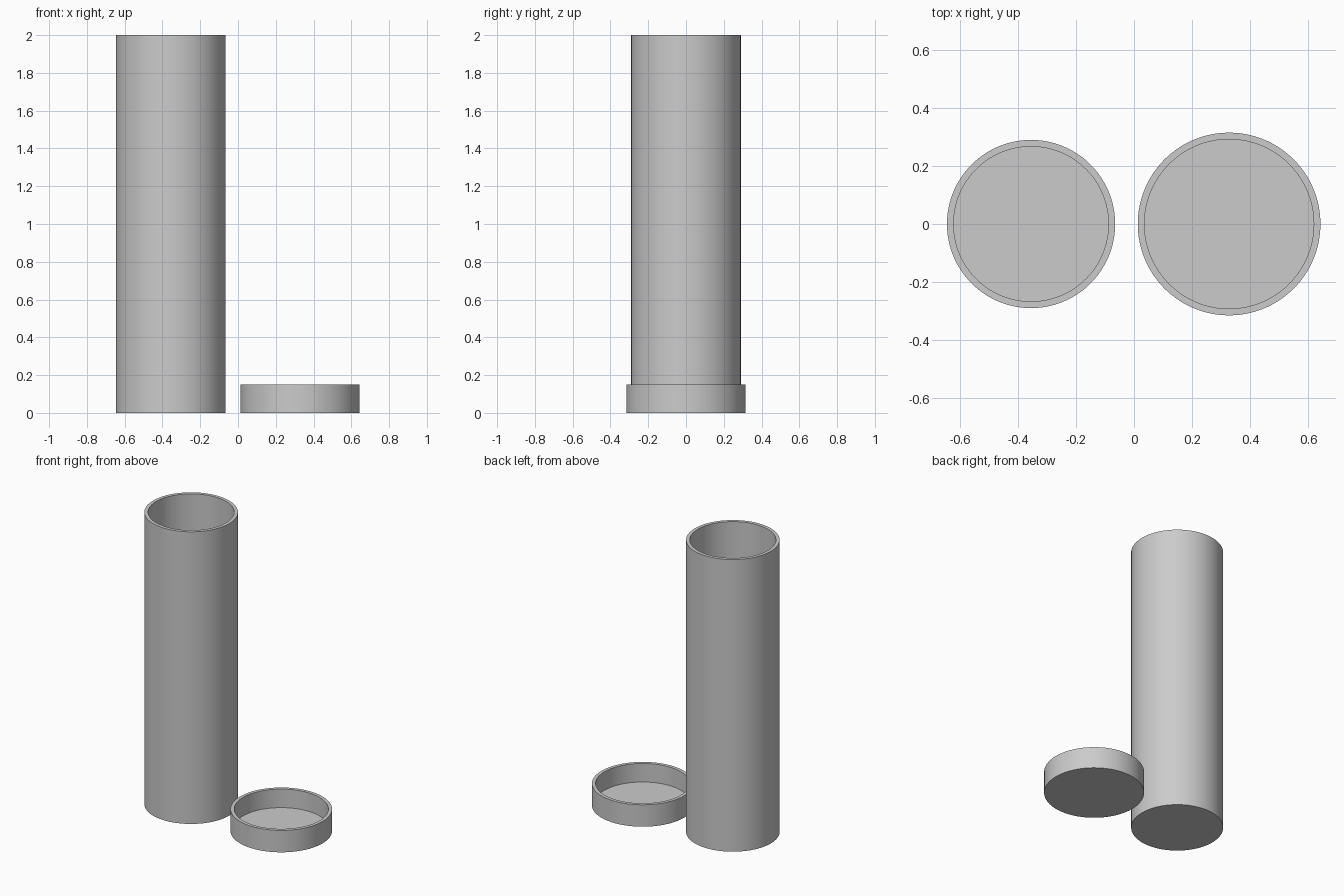
import bpy
import bmesh
from mathutils import Matrix, Vector

default_cube = bpy.data.objects.get("Cube")
if default_cube:
    bpy.data.objects.remove(default_cube, do_unlink=True)

WALL = 0.023
SEGMENTS = 128

grey = bpy.data.materials.new("light grey")
grey.use_nodes = True
grey.diffuse_color = (0.6, 0.6, 0.6, 1)
grey.node_tree.nodes["Principled BSDF"].inputs["Base Color"].default_value = grey.diffuse_color


def hollow_cup(name, x, radius, height):
    """Open-topped round cup with an even wall and floor."""
    bm = bmesh.new()
    bmesh.ops.create_cone(bm, cap_ends=True, segments=SEGMENTS,
                          radius1=radius, radius2=radius, depth=height,
                          matrix=Matrix.Translation((0, 0, height / 2)))
    # Inset the top into a rim, then sink its centre down to the floor
    top = max(bm.faces, key=lambda f: f.calc_center_median().z)
    bmesh.ops.inset_region(bm, faces=[top], thickness=WALL, use_even_offset=True)
    floor = bmesh.ops.extrude_discrete_faces(bm, faces=[top])["faces"][0]
    bmesh.ops.translate(bm, verts=floor.verts, vec=Vector((0, 0, WALL - height)))
    bmesh.ops.recalc_face_normals(bm, faces=bm.faces)

    mesh = bpy.data.meshes.new(name)
    bm.to_mesh(mesh)
    bm.free()
    mesh.materials.append(grey)
    obj = bpy.data.objects.new(name, mesh)
    obj.location.x = x
    bpy.context.collection.objects.link(obj)

    # Smooth round walls, crisp rims
    bpy.ops.object.select_all(action="DESELECT")
    obj.select_set(True)
    bpy.context.view_layer.objects.active = obj
    bpy.ops.object.shade_smooth_by_angle(angle=0.6)
    return obj


# Tall container and its slightly wider cap, lying open side up beside it
hollow_cup("tube_body", x=-0.355, radius=0.29, height=2.0)
hollow_cup("tube_cap", x=0.328, radius=0.315, height=0.15)
